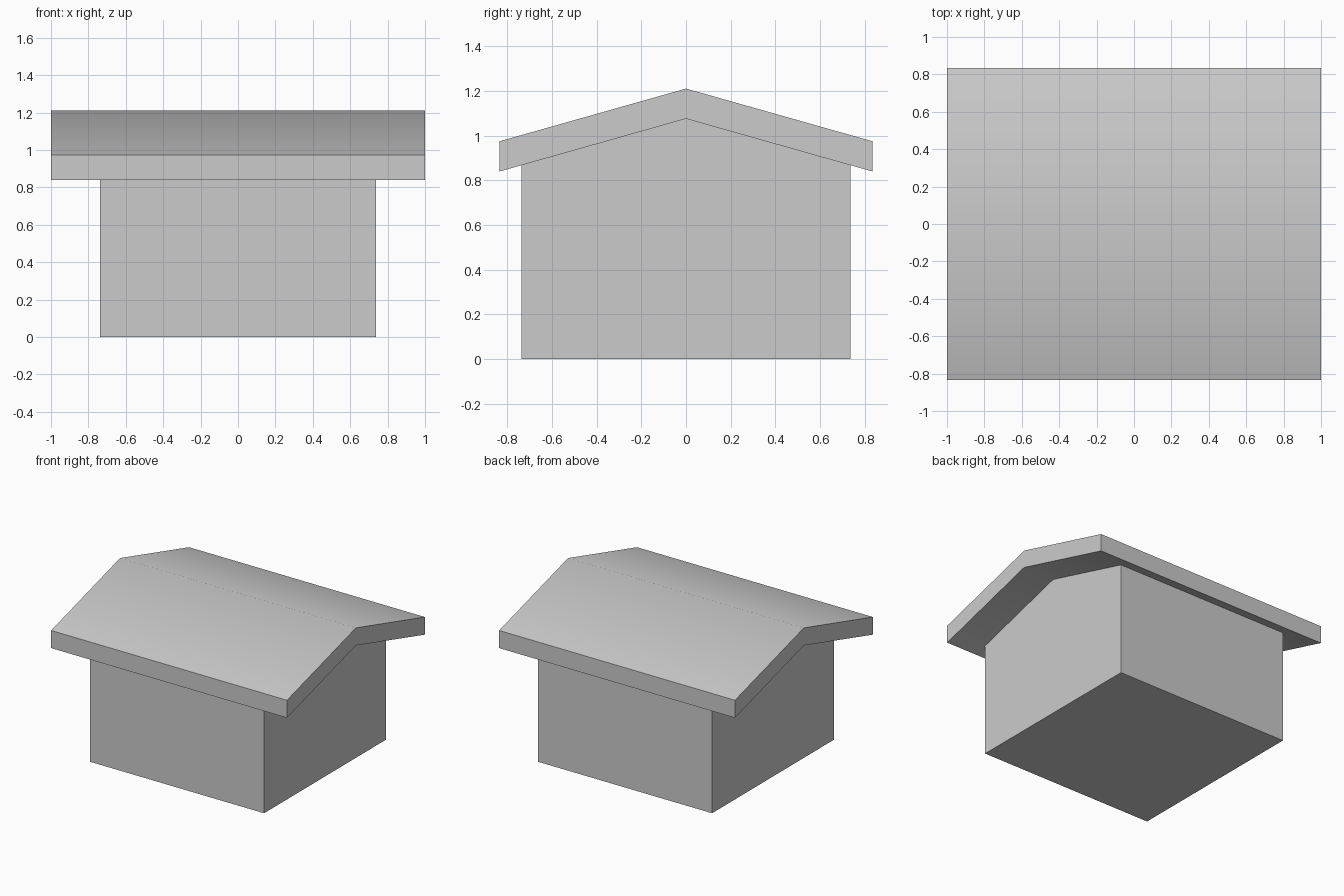
import bpy, bmesh
from math import radians

if "Cube" in bpy.data.objects:
    bpy.data.objects.remove(bpy.data.objects["Cube"])


def extrude_profile(name, profile, half_length):
    """Sweep a closed (y, z) profile along x, centred on the origin."""
    bm = bmesh.new()
    face = bm.faces.new([bm.verts.new((-half_length, y, z)) for y, z in profile])
    swept = bmesh.ops.extrude_face_region(bm, geom=[face], use_keep_orig=True)["geom"]
    moved = [g for g in swept if isinstance(g, bmesh.types.BMVert)]
    bmesh.ops.translate(bm, verts=moved, vec=(2 * half_length, 0, 0))
    bmesh.ops.recalc_face_normals(bm, faces=bm.faces)
    mesh = bpy.data.meshes.new(name)
    bm.to_mesh(mesh)
    bm.free()
    obj = bpy.data.objects.new(name, mesh)
    bpy.context.collection.objects.link(obj)
    return obj


WALL, EAVE = 0.737, 0.835             # half widths of the walls and roof
RIDGE, EAVE_TOP, THICK = 1.21, 0.974, 0.135
slope = (RIDGE - EAVE_TOP) / EAVE
under = RIDGE - THICK                 # ridge height on the underside
wall_top = under - slope * WALL

# Walls with gabled ends that meet the roof underside
extrude_profile("walls", [(-WALL, 0), (WALL, 0), (WALL, wall_top),
                          (0, under), (-WALL, wall_top)], WALL)

# Overhanging roof slab, softly shaded across the ridge
roof = extrude_profile("roof", [(-EAVE, EAVE_TOP - THICK), (0, under),
                                (EAVE, EAVE_TOP - THICK), (EAVE, EAVE_TOP),
                                (0, RIDGE), (-EAVE, EAVE_TOP)], 1.0)
bpy.context.view_layer.objects.active = roof
roof.select_set(True)
bpy.ops.object.shade_smooth_by_angle(angle=radians(40))
